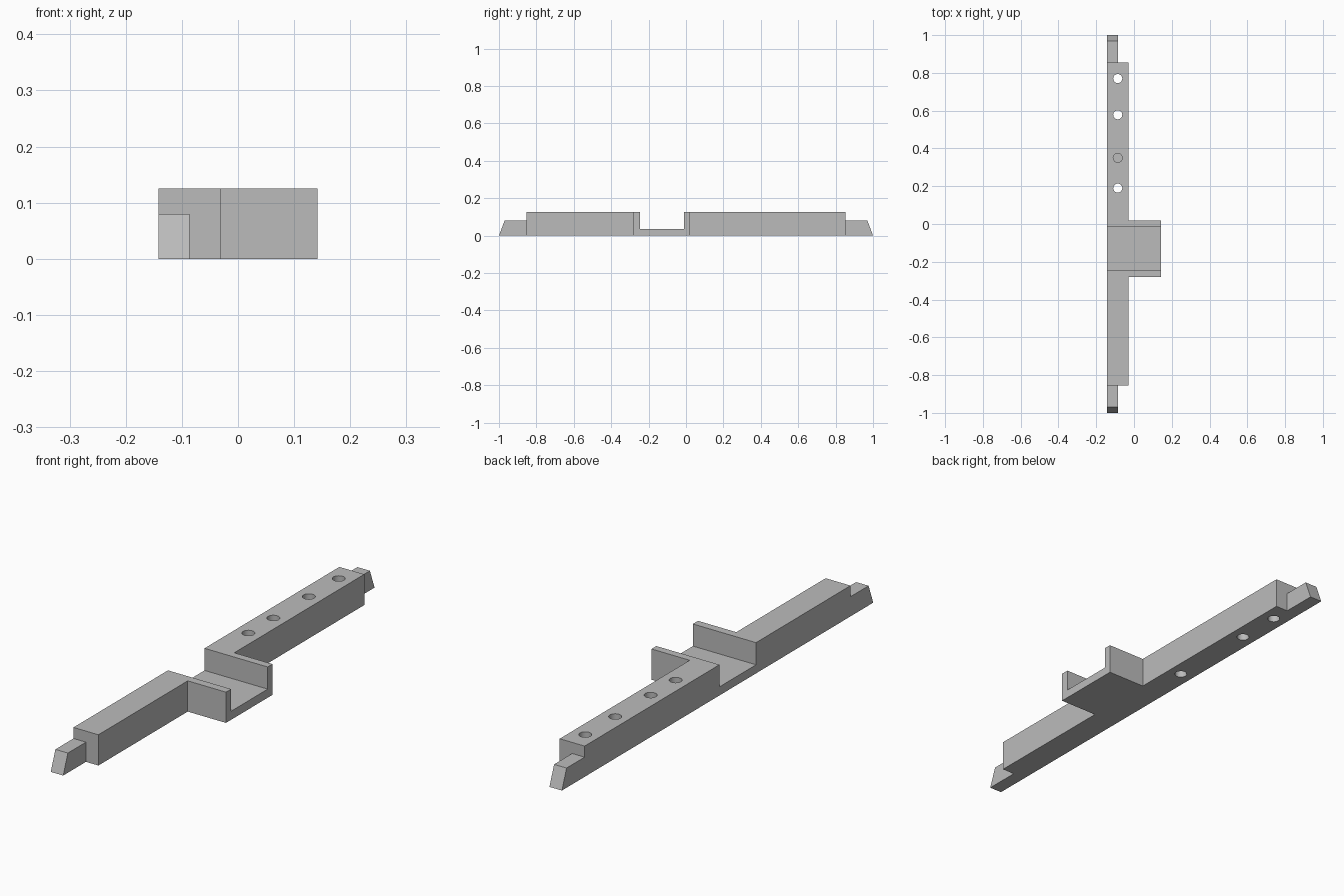
import bpy
from mathutils import Vector

cube = bpy.data.objects.get("Cube")
if cube:
    bpy.data.objects.remove(cube)

LEFT, INNER, TAB, RIGHT = -0.142, -0.03, -0.086, 0.142
HEIGHT, FLOOR, TAB_HEIGHT = 0.125, 0.035, 0.08
BAR_END = 0.854

grey = bpy.data.materials.new("plain grey")
grey.use_nodes = True
colour = (0.5, 0.5, 0.5, 1)
grey.diffuse_color = colour
grey.node_tree.nodes["Principled BSDF"].inputs["Base Color"].default_value = colour


def prism(name, points, offset):
    """Sweep a flat polygon along an offset into a closed solid."""
    n = len(points)
    base = [Vector(p) for p in points]
    verts = base + [p + Vector(offset) for p in base]
    faces = [tuple(reversed(range(n))), tuple(range(n, 2 * n))]
    faces += [(i, (i + 1) % n, (i + 1) % n + n, i + n) for i in range(n)]
    mesh = bpy.data.meshes.new(name)
    mesh.from_pydata(verts, [], faces)
    mesh.materials.append(grey)
    obj = bpy.data.objects.new(name, mesh)
    bpy.context.collection.objects.link(obj)
    # Make all normals point outward
    bpy.context.view_layer.objects.active = obj
    bpy.ops.object.mode_set(mode='EDIT')
    bpy.ops.mesh.select_all(action='SELECT')
    bpy.ops.mesh.normals_make_consistent(inside=False)
    bpy.ops.object.mode_set(mode='OBJECT')
    return obj


def combine(target, tool, operation):
    """Apply a boolean and discard its tool."""
    mod = target.modifiers.new(operation.lower(), 'BOOLEAN')
    mod.operation, mod.solver, mod.object = operation, 'EXACT', tool
    bpy.context.view_layer.objects.active = target
    bpy.ops.object.modifier_apply(modifier=mod.name)
    bpy.data.objects.remove(tool)


# Long bar with the wider block on its left side
front, back = -0.28, 0.019
outline = [(LEFT, -BAR_END), (INNER, -BAR_END), (INNER, front), (RIGHT, front),
           (RIGHT, back), (INNER, back), (INNER, BAR_END), (LEFT, BAR_END)]
body = prism("slotted_bar", [(x, y, 0) for x, y in outline], (0, 0, HEIGHT))

# Cross slot through the block
slot = [(-0.247, FLOOR), (-0.012, FLOOR), (-0.012, 0.2), (-0.247, 0.2)]
combine(body, prism("slot_cutter", [(-0.2, y, z) for y, z in slot], (0.4, 0, 0)), 'DIFFERENCE')

# Sloped tabs at both ends
for side in (-1, 1):
    profile = [(BAR_END, 0), (1, 0), (0.97, TAB_HEIGHT), (BAR_END, TAB_HEIGHT)]
    tab = prism("end_tab", [(LEFT, side * y, z) for y, z in profile], (TAB - LEFT, 0, 0))
    combine(body, tab, 'UNION')

# Round holes: three go through, one is blind
for y, bottom in ((0.19, -0.1), (0.35, 0.03), (0.578, -0.1), (0.77, -0.1)):
    bpy.ops.mesh.primitive_cylinder_add(vertices=32, radius=0.024, depth=0.2 - bottom,
                                        location=(TAB, y, (0.2 + bottom) / 2))
    cutter = bpy.context.object
    cutter.data.materials.append(grey)
    combine(body, cutter, 'DIFFERENCE')

# Smooth the hole walls and keep the flat faces crisp
bpy.ops.object.select_all(action='DESELECT')
body.select_set(True)
bpy.context.view_layer.objects.active = body
bpy.ops.object.shade_smooth_by_angle()
